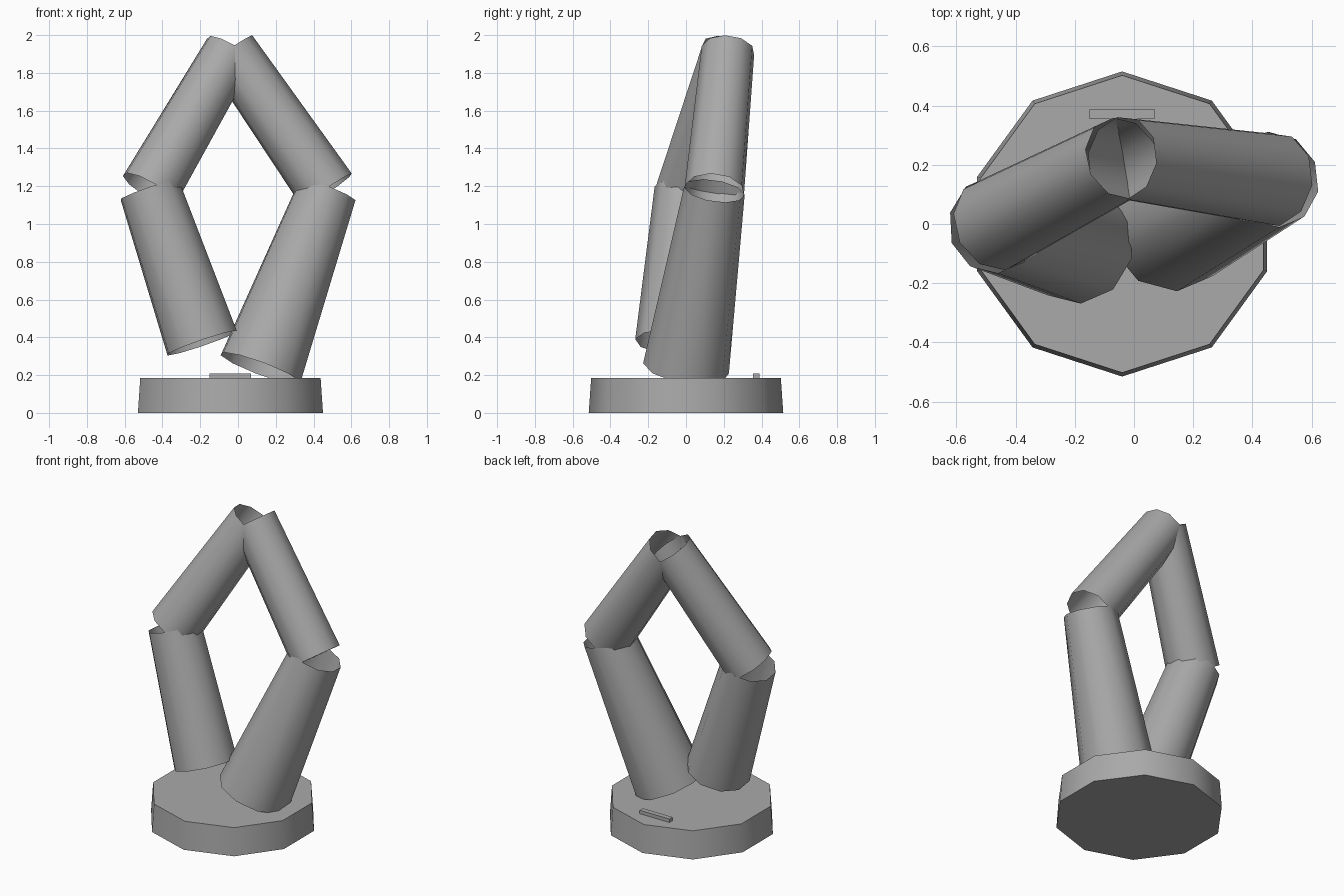
import bpy, math
from mathutils import Vector

cube = bpy.data.objects.get("Cube")
if cube:
    bpy.data.objects.remove(cube, do_unlink=True)

SIDES = 10

grey = bpy.data.materials.new("plain_grey")
grey.use_nodes = True
colour = (0.4, 0.4, 0.4, 1)
grey.diffuse_color = colour
grey.node_tree.nodes["Principled BSDF"].inputs["Base Color"].default_value = colour


def finish(name, smooth=True):
    ob = bpy.context.object
    ob.name = name
    ob.data.materials.append(grey)
    if smooth:
        bpy.ops.object.shade_smooth_by_angle(angle=math.radians(40))
    return ob


def tube(name, start, end, r_start, r_end):
    """Open tapered tube between two joints."""
    a, b = Vector(start), Vector(end)
    axis = b - a
    bpy.ops.mesh.primitive_cone_add(
        vertices=SIDES, radius1=r_start, radius2=r_end, depth=axis.length,
        end_fill_type='NOTHING', location=(a + b) / 2,
        rotation=axis.to_track_quat('Z', 'Y').to_euler())
    return finish(name)


# Ten-sided base, slightly narrower at the top
bpy.ops.mesh.primitive_cone_add(vertices=SIDES, radius1=0.515, radius2=0.502,
                                depth=0.185, location=(-0.04, 0, 0.0925))
finish("base")

# Small bar lying on the back of the base
bpy.ops.mesh.primitive_cube_add(size=1, location=(-0.04, 0.372, 0.193))
bpy.context.object.scale = (0.22, 0.034, 0.03)
finish("back_bar", smooth=False)

# Joints shared by the limb segments
top = (-0.04, 0.222, 1.918)
left_elbow, right_elbow = (0.472, 0.15, 1.176), (-0.468, 0, 1.182)
left_foot, right_foot = (0.12, 0, 0.235), (-0.19, -0.07, 0.37)

# Two bent limbs leaning together
tube("left_lower_tube", left_foot, left_elbow, 0.23, 0.163)
tube("left_upper_tube", left_elbow, top, 0.16, 0.142)
tube("right_lower_tube", right_foot, right_elbow, 0.2, 0.167)
tube("right_upper_tube", right_elbow, top, 0.162, 0.142)
